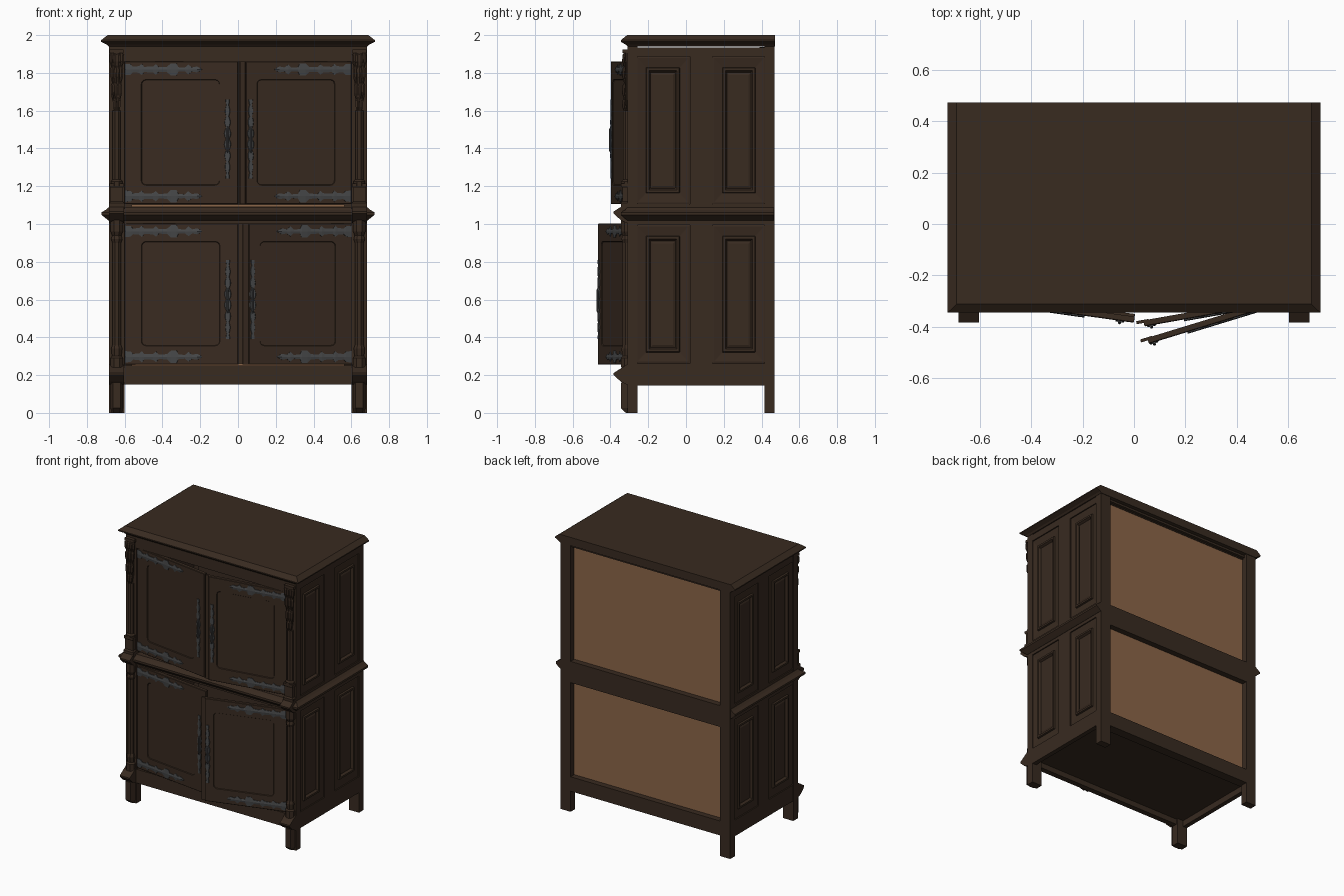
import bpy, bmesh, math

if "Cube" in bpy.data.objects:
    bpy.data.objects.remove(bpy.data.objects["Cube"])


def material(name, c):
    m = bpy.data.materials.new(name)
    m.diffuse_color = (*c, 1)
    m.use_nodes = True
    m.node_tree.nodes["Principled BSDF"].inputs["Base Color"].default_value = m.diffuse_color
    return m


WOOD = material("dark wood", (0.040, 0.0235, 0.0145))
BACK = material("light backing wood", (0.26, 0.132, 0.066))
IRON = material("grey iron", (0.060, 0.062, 0.064))


def loft(name, parts, mat=WOOD, T=lambda p: p):
    """One object from parts; each part is a list of rings that are skinned and capped."""
    bm = bmesh.new()
    for rings in parts:
        vs = [[bm.verts.new(T(p)) for p in r] for r in rings]
        n = len(vs[0])
        for a, b in zip(vs, vs[1:]):
            for i in range(n):
                bm.faces.new((a[i], a[(i + 1) % n], b[(i + 1) % n], b[i]))
        bm.faces.new(vs[0])
        bm.faces.new(vs[-1])
    bmesh.ops.recalc_face_normals(bm, faces=bm.faces)
    me = bpy.data.meshes.new(name)
    bm.to_mesh(me)
    bm.free()
    me.materials.append(mat)
    ob = bpy.data.objects.new(name, me)
    bpy.context.collection.objects.link(ob)
    return ob


def rect_z(x0, x1, y0, y1, z):
    return [(x0, y0, z), (x1, y0, z), (x1, y1, z), (x0, y1, z)]


def box(x0, x1, y0, y1, z0, z1):
    return [rect_z(x0, x1, y0, y1, z0), rect_z(x0, x1, y0, y1, z1)]


def round_rect(a0, a1, b0, b1, r):
    pts = []
    for k, (a, b) in enumerate([(a1 - r, b1 - r), (a0 + r, b1 - r), (a0 + r, b0 + r), (a1 - r, b0 + r)]):
        for j in range(4):
            t = math.pi / 2 * (k + j / 3)
            pts.append((a + r * math.cos(t), b + r * math.sin(t)))
    return pts


def disc(x, y, z, rx, ry, n=8):
    return [(x + rx * math.cos(math.tau * (i + .5) / n),
             y + ry * math.sin(math.tau * (i + .5) / n), z) for i in range(n)]


def slab(profile, back):
    """Moulded slab: profile of (half width, front y, z)."""
    return [rect_z(-w, w, f, back, z) for w, f, z in profile]


# cornice and waist moulding
loft("cornice", [slab([(.685, -.31, 1.94), (.695, -.32, 1.95), (.725, -.345, 1.965),
                       (.725, -.345, 1.973), (.69, -.312, 2.0)], .472)])
loft("waist_moulding", [slab([(.685, -.31, 1.018), (.70, -.325, 1.03), (.722, -.345, 1.048),
                              (.722, -.345, 1.062), (.70, -.322, 1.075), (.685, -.31, 1.088)], .467)])

# front rails and inner boards
loft("front_bottom_rail", [box(-.605, .605, -.31, -.27, .15, .25)])
loft("front_waist_rail", [box(-.605, .605, -.30, -.26, 1.0, 1.085)])
loft("front_top_rail", [box(-.605, .605, -.31, -.27, 1.86, 1.945)])
loft("floor_board", [box(-.65, .65, -.28, .45, .19, .21)])
loft("top_board", [box(-.65, .65, -.30, .45, 1.92, 1.935)])

# back frame, recessed light back panels, dark inner lining and light floors
loft("back_rails", [box(-.61, .61, .40, .468, a, b) for a, b in ((.15, .255), (.94, 1.095))]
     + [box(-.61, .61, .39, .43, 1.912, 1.938)])
for nm, a, b in (("lower", .25, .945), ("upper", 1.09, 1.915)):
    loft(nm + "_back_panel", [box(-.605, .605, .416, .426, a, b)], BACK)
    loft(nm + "_inner_lining", [box(-.605, .605, .405, .412, a, b)])
    loft(nm + "_inner_floor", [box(-.565, .565, -.275, .40, a, a + .012)], BACK)

for s, side in ((-1, "left"), (1, "right")):
    T = lambda p, s=s: (s * p[0], p[1], p[2])
    # corner posts with legs
    loft(side + "_front_post", [box(.602, .684, -.31, -.257, 0, 1.94)], WOOD, T)
    loft(side + "_back_post", [box(.602, .684, .415, .468, 0, 1.94)], WOOD, T)
    loft(side + "_front_leg_facing", [[
        [(.608 + e, -.305, z), (.623 + e, f, z), (.663 - e, f, z), (.678 - e, -.305, z)]
        for z, f, e in ((0, -.318, .004), (.025, -.345, 0), (.16, -.345, 0))]], WOOD, T)
    # wedge ledges on the post fronts
    loft(side + "_post_ledges", [
        [rect_z(.604, .684, f, -.30, z) for z, f in
         ((z0 - .055, -.315), (z0 - .04, -.345), (z0 - .004, -.383), (z0 + .006, -.383), (z0 + .05, -.315))]
        for z0 in (.205, 1.06)], WOOD, T)
    # slim columns
    cx = .642
    col = lambda prof: [disc(cx, -.312, z, r, r) for z, r in prof]
    loft(side + "_lower_column", [col([(.24, .036), (.29, .036), (.30, .027), (.34, .032), (.36, .025),
                                       (.90, .025), (.92, .032), (.94, .026), (.96, .036), (1.02, .036)])], WOOD, T)
    loft(side + "_upper_column", [col([(1.20, .034), (1.225, .034), (1.235, .023), (1.6, .023)])], WOOD, T)
    loft(side + "_column_pedestal", [
        [rect_z(cx - w, cx + w, -.31 - d, -.30, z) for z, w, d in
         ((1.08, .04, .034), (1.11, .04, .034), (1.12, .032, .027), (1.19, .032, .027),
          (1.20, .038, .033), (1.215, .038, .033))]], WOOD, T)
    # carved bracket: tapering core with rows of hanging leaves
    carving = [[disc(cx, -.308, z, r, r * .7) for z, r in
                ((1.56, .004), (1.66, .022), (1.80, .026), (1.87, .032), (1.92, .036))]]
    for z, h, xs in ((1.91, .10, (-.03, -.01, .01, .03)), (1.84, .12, (-.024, 0, .024)),
                     (1.75, .12, (-.018, .004, .022)), (1.67, .10, (-.01, .01))):
        for dx in xs:
            carving.append([disc(cx + dx * k, -.326 - o, z - h * t, r, r * .8, 6) for t, r, o, k in
                            ((0, .004, -.004, .8), (.15, .011, .002, 1), (.5, .010, .004, 1), (1, .002, -.008, .7))])
    carving.append(box(.605, .68, -.335, -.30, 1.905, 1.925))
    loft(side + "_post_carving", carving, WOOD, T)

    # side frame
    frame = [box(.65, .683, -.30, .46, a, b) for a, b in ((.145, .262), (.995, 1.105), (1.887, 1.935))]
    frame += [box(.65, .683, a, b, .2, 1.93) for a, b in ((-.30, -.265), (.02, .14), (.42, .46))]
    loft(side + "_side_frame", frame, WOOD, T)
    # fielded side panels with a raised bead
    panels = []
    for y0, y1 in ((-.267, .022), (.138, .422)):
        for z0, z1 in ((.26, .997), (1.103, 1.889)):
            panels.append([[(x, a, b) for a, b in round_rect(y0 + i, y1 - i, z0 + i * 1.1, z1 - i * 1.1, .003)]
                           for i, x in ((0, .645), (0, .674), (.01, .677), (.055, .670), (.058, .682),
                                        (.070, .682), (.078, .666), (.09, .672))])
    loft(side + "_side_panels", panels, WOOD, T)

# strap hinge outline: distance from hinge, half height
STRAP = [(0, .03), (.03, .028), (.042, .015), (.075, .018), (.09, .03), (.102, .014), (.15, .016),
         (.165, .028), (.18, .012), (.225, .014), (.245, .033), (.275, .033), (.285, .012),
         (.32, .010), (.338, .026), (.358, .011), (.385, .016), (.41, .002)]


def door(name, s, angle, z0, z1, px):
    """Door hung on the outer post; s mirrors it, angle swings it open."""
    c, d = math.cos(math.radians(angle)), math.sin(math.radians(angle))
    T = lambda p: (s * (.6 - p[0] * c - p[1] * d), -.288 - p[0] * d + p[1] * c, p[2])
    L = .57 if s > 0 else .607
    f = -.012
    field = (.09, .51, z0 + .1, z1 - .095)

    def ring(r, i, y, rad):
        return [(u, y, z) for u, z in round_rect(r[0] + i, r[1] - i, r[2] + i, r[3] - i, rad)]
    full = (0, L, z0, z1)
    loft(name, [[ring(full, 0, .012, .001), ring(full, 0, f + .003, .001), ring(full, .003, f, .001),
                 ring(field, 0, f, .025), ring(field, .003, f + .005, .022),
                 ring(field, .02, f + .005, .012)]], WOOD, T)
    if s > 0:
        loft(name + "_closing_strip", [box(L - .02, .598, .002, .014, z0, z1)], WOOD, T)
    # strap hinges
    straps = []
    for zc in (z0 + .042, z1 - .042):
        straps.append([[(u + .004, y, zc + k * w) for y, k in ((f + .001, -1), (f - .004, -1), (f - .007, 0),
                                                               (f - .004, 1), (f + .001, 1))] for u, w in STRAP])
    loft(name + "_strap_hinges", straps, IRON, T)
    # long lock plate with wavy edge, and a drop handle
    zm, n = z0 + .345, 42
    plate = []
    for i in range(n + 1):
        t = i / n * 2 - 1
        w = .003 + (.006 + .011 * abs(math.sin(t * 11))) * (1 - .5 * abs(t))
        plate.append([(px - w, f + .001, zm + t * .21), (px - w * .8, f - .005, zm + t * .21),
                      (px + w * .8, f - .005, zm + t * .21), (px + w, f + .001, zm + t * .21)])
    loft(name + "_lock_plate", [plate], IRON, T)
    loft(name + "_handle", [[disc(px, f - o, zm + h, r, r) for h, r, o in
                             ((-.075, .002, .005), (-.06, .006, .008), (0, .005, .009),
                              (.05, .006, .008), (.065, .002, .005))]], IRON, T)


door("upper_left_door", -1, 8, 1.105, 1.86, .552)
door("lower_left_door", -1, 7, .255, 1.003, .552)
door("upper_right_door", 1, 10, 1.105, 1.86, .543)
door("lower_right_door", 1, 17, .255, 1.003, .550)
